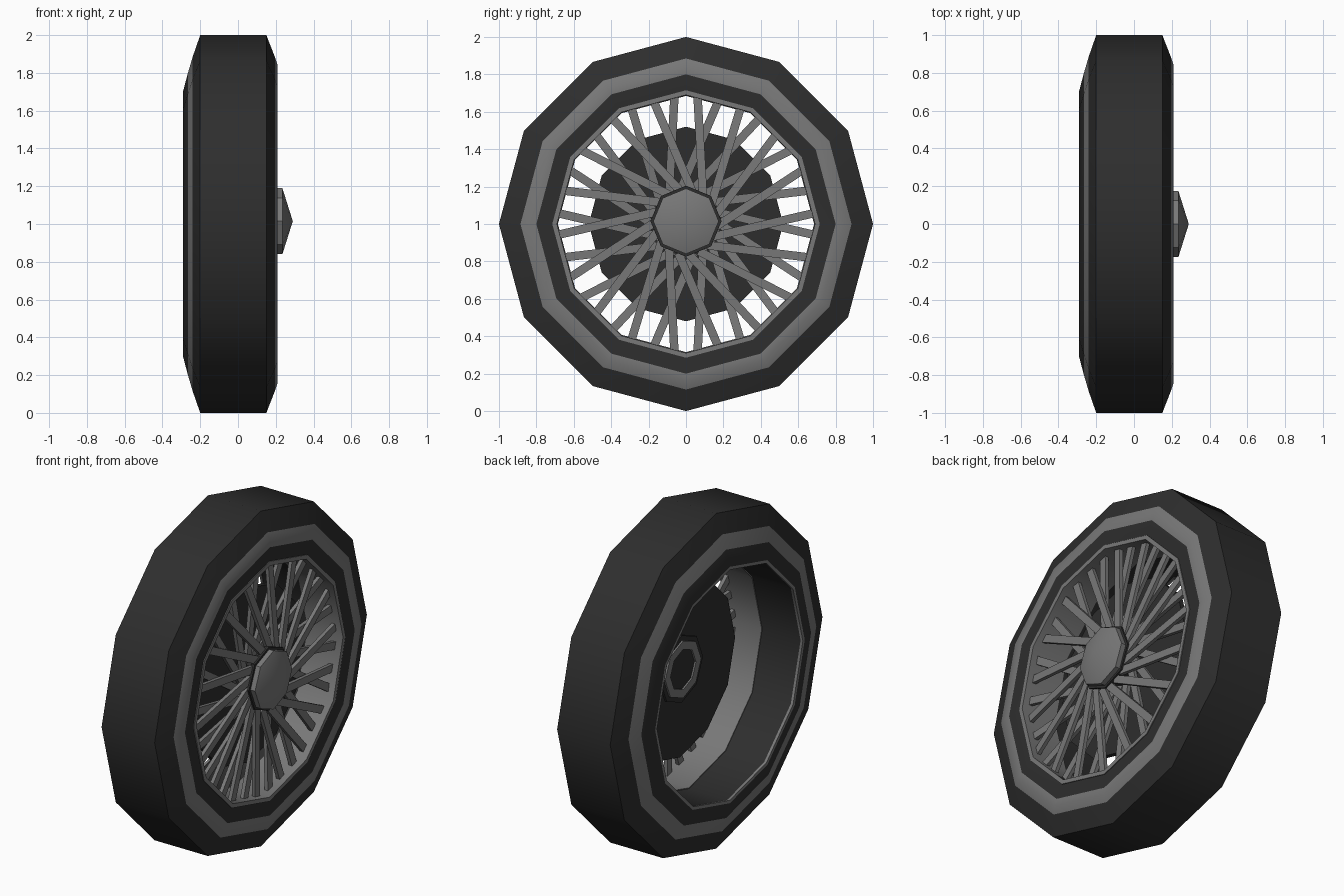
import bpy, bmesh, math
from mathutils import Vector, Matrix

if "Cube" in bpy.data.objects:
    bpy.data.objects.remove(bpy.data.objects["Cube"])


def material(name, v):
    m = bpy.data.materials.new(name)
    m.diffuse_color = (v, v, v, 1)
    m.use_nodes = True
    m.node_tree.nodes["Principled BSDF"].inputs["Base Color"].default_value = m.diffuse_color
    return m


RUBBER = material("dark_rubber", 0.027)
METAL = material("grey_metal", 0.19)
MATS = [RUBBER, METAL]
D, G = 0, 1  # material slots: dark, grey


def finish(bm, name, angle=35):
    bmesh.ops.recalc_face_normals(bm, faces=bm.faces[:])
    me = bpy.data.meshes.new(name)
    bm.to_mesh(me)
    bm.free()
    for m in MATS:
        me.materials.append(m)
    ob = bpy.data.objects.new(name, me)
    bpy.context.collection.objects.link(ob)
    if angle:
        bpy.ops.object.select_all(action='DESELECT')
        ob.select_set(True)
        bpy.context.view_layer.objects.active = ob
        bpy.ops.object.shade_smooth_by_angle(angle=math.radians(angle))
    return ob


def lathe(name, profile, n, zc=1.0, closed=True, angle=35):
    """Spin (x, radius, slot) points round the x axis; slot colours the strip after the point."""
    bm = bmesh.new()
    rings = []
    for x, r, _ in profile:
        if r == 0:
            rings.append([bm.verts.new((x, 0, zc))] * n)
        else:
            rings.append([bm.verts.new((x, r * math.sin(2 * math.pi * i / n),
                                        zc + r * math.cos(2 * math.pi * i / n)))
                          for i in range(n)])
    k = len(profile)
    for j in range(k if closed else k - 1):
        a, b = rings[j], rings[(j + 1) % k]
        for i in range(n):
            h = (i + 1) % n
            vs = list(dict.fromkeys([a[i], a[h], b[h], b[i]]))
            if len(vs) > 2:
                bm.faces.new(vs).material_index = profile[j][2]
    return finish(bm, name, angle)


# Tyre with a pale band on both sidewalls
lathe("tyre", [(-0.20, 1.0, D), (0.15, 1.0, D), (0.195, 0.885, G), (0.21, 0.84, G),
               (0.21, 0.80, D), (0.205, 0.71, D), (0.0, 0.71, D), (-0.02, 0.69, D),
               (-0.285, 0.69, D), (-0.29, 0.705, D), (-0.265, 0.80, G),
               (-0.24, 0.885, D)], 12)

# Rim barrel with a thin front lip
lathe("rim", [(0.21, 0.715, G), (0.21, 0.69, G), (-0.02, 0.685, G), (-0.02, 0.715, G)], 12)
lathe("rear_rim_lip", [(-0.29, 0.705, G), (-0.29, 0.687, G), (-0.275, 0.687, G),
                       (-0.275, 0.705, G)], 12)

# Brake disc behind the spokes
lathe("brake_disc", [(0.04, 0, D), (0.04, 0.52, D), (0.07, 0.52, D), (0.07, 0, D)],
      12, closed=False)

# Rear hub collar and ring
lathe("rear_collar", [(0.028, 0, D), (0.028, 0.20, D), (0.045, 0.20, D)],
      8, 1.01, closed=False)
lathe("rear_ring", [(0.018, 0.17, G), (0.018, 0.12, G), (0.03, 0.12, G), (0.03, 0.17, G)],
      8, 1.01)

# Hub barrel, collar and domed cap
lathe("hub_barrel", [(0.06, 0.15, D), (0.20, 0.15, D)], 8, 1.01, closed=False)
lathe("hub_collar", [(0.18, 0, D), (0.18, 0.19, D), (0.205, 0.19, D), (0.205, 0, D)],
      8, 1.015, closed=False)
lathe("hub_cap", [(0.17, 0.175, G), (0.235, 0.175, G), (0.29, 0, G)],
      8, 1.015, closed=False)


def add_spoke(bm, p, q, width, depth):
    d = q - p
    side = d.cross(Vector((1, 0, 0))).normalized()
    up = side.cross(d).normalized()
    rot = Matrix((d.normalized(), side, up)).transposed().to_4x4()
    mat = Matrix.Translation((p + q) / 2) @ rot @ Matrix.Diagonal((d.length, width, depth, 1))
    bmesh.ops.create_cube(bm, size=1, matrix=mat)


def polar(x, r, a):
    return Vector((x, r * math.sin(a), 1 + r * math.cos(a)))


# Two crossing layers of spokes, leaning opposite ways
COUNT = 18
for name, lean, x_hub, shift in (("front_spokes", 30, 0.185, 0.25), ("rear_spokes", -30, 0.125, 0.75)):
    bm = bmesh.new()
    for i in range(COUNT):
        a = 2 * math.pi * (i + shift) / COUNT
        add_spoke(bm, polar(x_hub, 0.16, a + math.radians(lean)),
                  polar(0.16, 0.70, a), 0.045, 0.022)
    for f in bm.faces:
        f.material_index = G
    finish(bm, name, 0)
